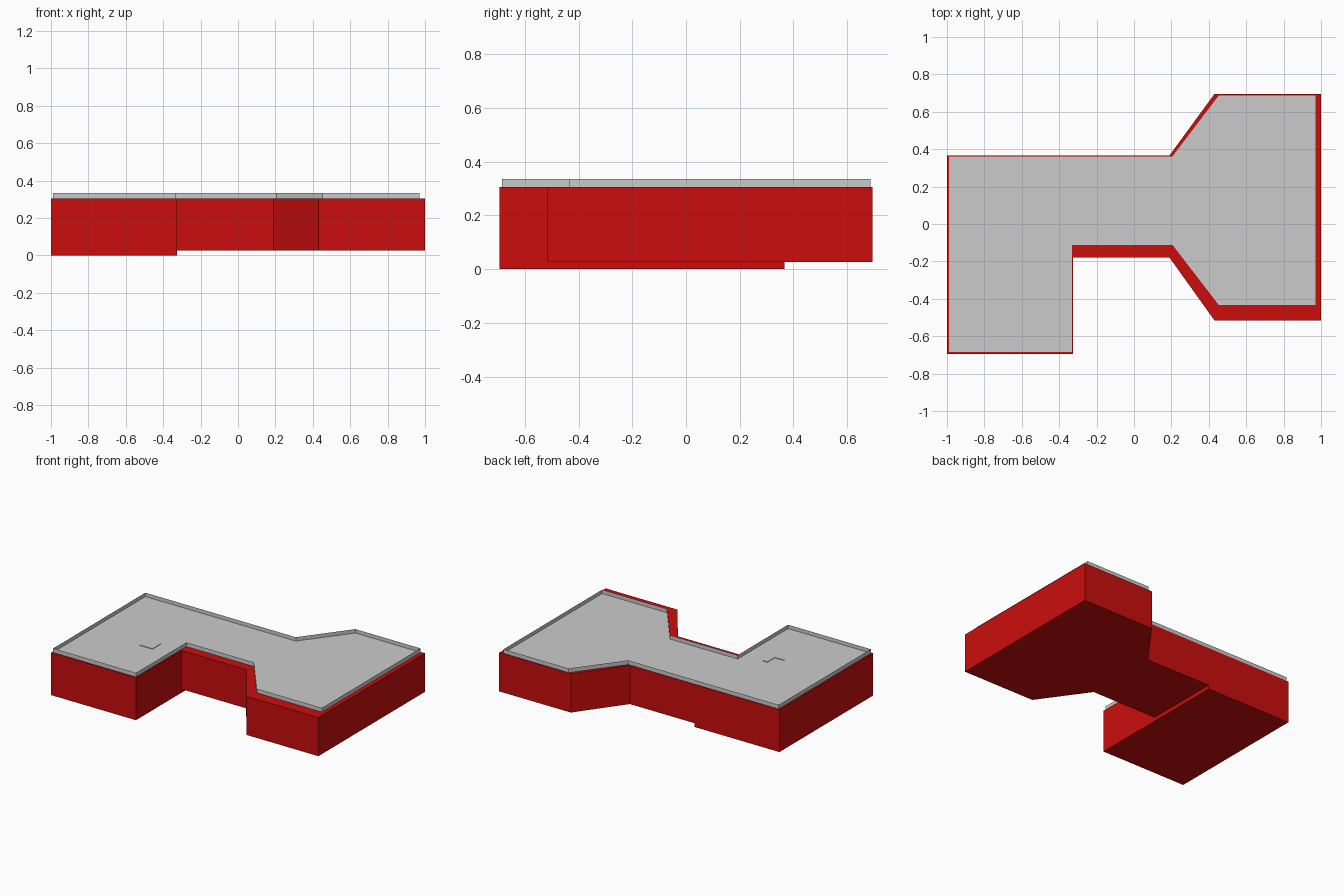
import bpy, bmesh

if "Cube" in bpy.data.objects:
    bpy.data.objects.remove(bpy.data.objects["Cube"])


def cap(bm, pts, z, up=True):
    order = pts if up else pts[::-1]
    bm.faces.new([bm.verts.new((x, y, z)) for x, y in order])


def walls(bm, pts, z0, z1, skip=()):
    # outward walls around a counter-clockwise outline
    for i, (a, b) in enumerate(zip(pts, pts[1:] + pts[:1])):
        if i not in skip:
            corners = [(*a, z0), (*b, z0), (*b, z1), (*a, z1)]
            bm.faces.new([bm.verts.new(c) for c in corners])


def finish(bm, name, mat=None):
    bmesh.ops.remove_doubles(bm, verts=bm.verts, dist=0.0001)
    me = bpy.data.meshes.new(name)
    bm.to_mesh(me)
    bm.free()
    if mat:
        me.materials.append(mat)
    ob = bpy.data.objects.new(name, me)
    bpy.context.collection.objects.link(ob)
    return ob


red = bpy.data.materials.new("red_wall")
red.diffuse_color = (0.6, 0.004, 0.004, 1)
red.use_nodes = True
red.node_tree.nodes["Principled BSDF"].inputs["Base Color"].default_value = red.diffuse_color

TOP, STEP = 0.305, 0.027

# Building body: deep left block and shallower right wing, sharing one open edge
block = [(-1, 0.367), (-1, -0.695), (-0.325, -0.695), (-0.325, -0.18), (-0.325, 0.367)]
wing = [(-0.325, 0.367), (-0.325, -0.18), (0.19, -0.18), (0.43, -0.515),
        (1, -0.515), (1, 0.695), (0.43, 0.695), (0.19, 0.367)]
bm = bmesh.new()
for outline, base, shared in ((block, 0, 3), (wing, STEP, 0)):
    cap(bm, outline, TOP)
    cap(bm, outline, base, up=False)
    walls(bm, outline, base, TOP, skip=(shared,))
walls(bm, block, 0, STEP, skip=(0, 1, 2, 4))
finish(bm, "building_body", red)

# Flat roof with a thin parapet
roof = [(-0.99, 0.362), (-0.99, -0.685), (-0.332, -0.685), (-0.332, -0.112),
        (0.206, -0.112), (0.453, -0.433), (0.97, -0.433), (0.97, 0.687),
        (0.453, 0.687), (0.206, 0.362)]
bm = bmesh.new()
cap(bm, roof, TOP + 0.002)
walls(bm, roof, TOP, 0.335)
finish(bm, "roof_and_parapet")

# Small L-shaped curb on the roof
curb = [(-0.59, -0.277), (-0.487, -0.277), (-0.487, -0.182), (-0.52, -0.182),
        (-0.52, -0.266), (-0.59, -0.266)]
bm = bmesh.new()
cap(bm, curb, TOP + 0.006)
walls(bm, curb, TOP + 0.002, TOP + 0.006)
finish(bm, "roof_curb")
